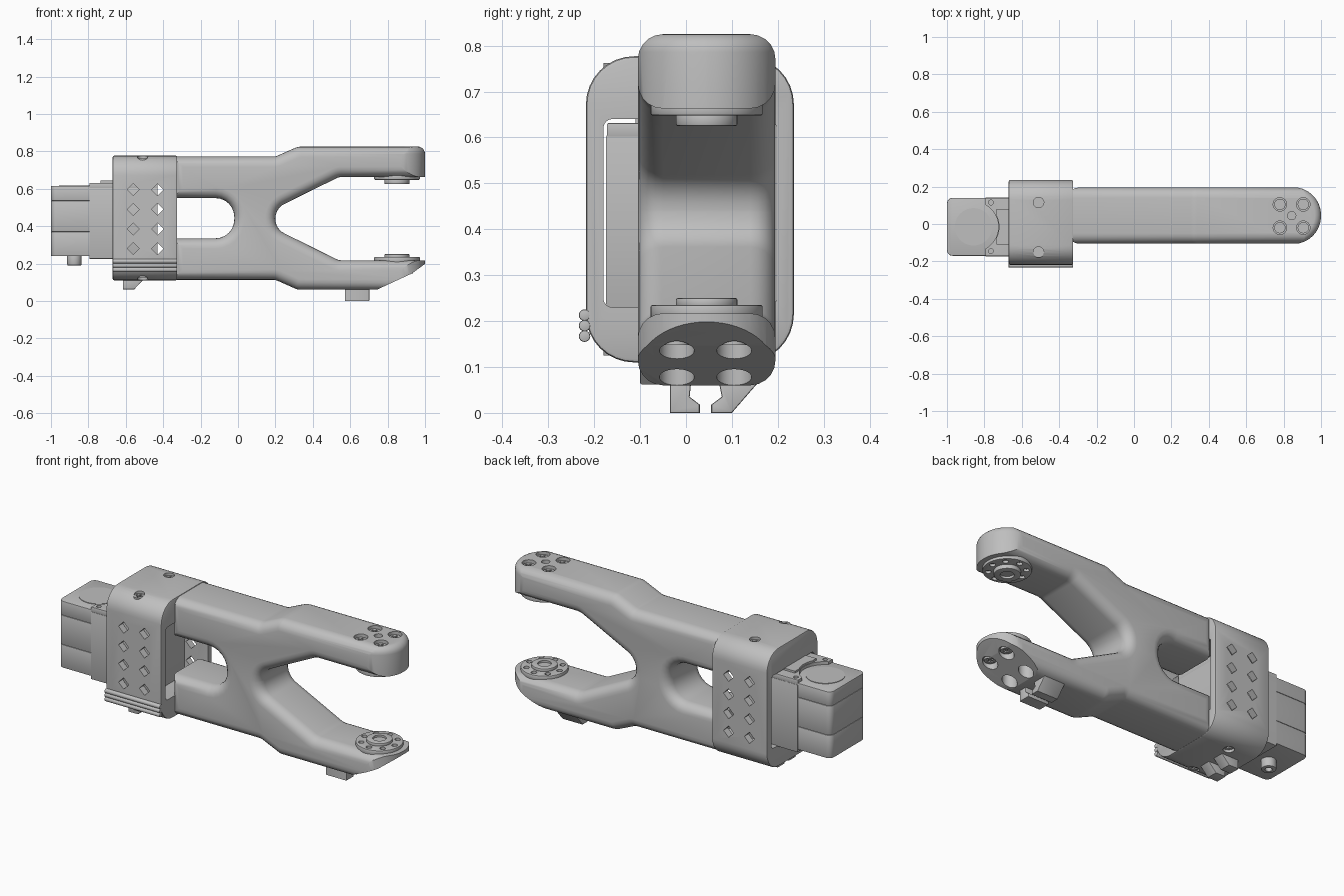
import bpy, bmesh, math
from mathutils import Vector

cube = bpy.data.objects.get("Cube")
if cube:
    bpy.data.objects.remove(cube)

grey = bpy.data.materials.new("plain_grey")
grey.use_nodes = True
COLOUR = (0.52, 0.52, 0.52, 1)
grey.diffuse_color = COLOUR
grey.node_tree.nodes["Principled BSDF"].inputs["Base Color"].default_value = COLOUR


def rounded(corners, steps=6):
    """Outline from (u, v, radius) corners, each filleted."""
    out = []
    for i, (u, v, r) in enumerate(corners):
        p = Vector((u, v))
        if not r:
            out.append(p)
            continue
        a = (Vector(corners[i - 1][:2]) - p).normalized()
        b = (Vector(corners[(i + 1) % len(corners)][:2]) - p).normalized()
        half = a.angle(b) / 2
        centre = p + (a + b).normalized() * (r / math.sin(half))
        start = (p + a * (r / math.tan(half)) - centre).normalized()
        end = (p + b * (r / math.tan(half)) - centre).normalized()
        for k in range(steps + 1):
            out.append(centre + start.slerp(end, k / steps).normalized() * r)
    return out


def rect(u0, u1, v0, v1, r=0):
    return rounded([(u0, v0, r), (u1, v0, r), (u1, v1, r), (u0, v1, r)], 8)


def circle(u, v, r, n=32):
    return [(u + r * math.cos(math.tau * k / n), v + r * math.sin(math.tau * k / n))
            for k in range(n)]


def prism(name, outline, axis, lo, hi, bevel=0, rims=None):
    """Extrude a 2D outline along an axis, rounding the chosen rims."""
    place = {"x": lambda u, v: (lo, u, v), "y": lambda u, v: (u, lo, v),
             "z": lambda u, v: (u, v, lo)}[axis]
    k = "xyz".index(axis)
    bm = bmesh.new()
    base = bm.faces.new([bm.verts.new(place(u, v)) for u, v in outline])
    ext = bmesh.ops.extrude_face_region(bm, geom=[base])["geom"]
    for v in ext:
        if isinstance(v, bmesh.types.BMVert):
            v.co[k] = hi
    bmesh.ops.recalc_face_normals(bm, faces=bm.faces)
    if bevel:
        edges = [e for e in bm.edges if any(
            all(abs(v.co[k] - w) < 1e-5 for v in e.verts) for w in (rims or (lo, hi)))]
        bmesh.ops.bevel(bm, geom=edges, offset=bevel, segments=5 if bevel > 0.02 else 2,
                        profile=0.5, affect="EDGES", clamp_overlap=False)
    mesh = bpy.data.meshes.new(name)
    bm.to_mesh(mesh)
    bm.free()
    mesh.materials.append(grey)
    obj = bpy.data.objects.new(name, mesh)
    bpy.context.collection.objects.link(obj)
    return obj


def cut(obj, cutters, operation="DIFFERENCE"):
    bpy.context.view_layer.objects.active = obj
    for c in cutters:
        mod = obj.modifiers.new("cut", "BOOLEAN")
        mod.operation, mod.solver, mod.object = operation, "EXACT", c
        bpy.ops.object.modifier_apply(modifier=mod.name)
        bpy.data.objects.remove(c)


def screw(name, x, y, z0, z1, up=True):
    """Screw head with a cross recess on its outer face."""
    head = prism(name, circle(x, y, 0.03, 24), "z", z0, z1)
    face = z1 if up else z0
    cut(head, [prism("slot", rect(x - a, x + a, y - b, y + b), "z", face - 0.008, face + 0.008)
               for a, b in ((0.02, 0.005), (0.005, 0.02))])


# Forked frame
TIP_X, TIP_Y = 0.85, 0.045
SCREWS = [(x, y) for x in (0.78, 0.905) for y in (-0.02, 0.105)]
frame = prism("forked_frame", rounded([
    (-0.35, 0.113, 0), (0.2, 0.113, 0.05), (0.32, 0.06, 0.08), (1.1, 0.06, 0),
    (1.1, 0.217, 0), (0.54, 0.217, 0.08), (0.2, 0.385, 0.085), (0.2, 0.495, 0.085),
    (0.54, 0.663, 0.08), (1.1, 0.663, 0), (1.1, 0.825, 0), (0.32, 0.825, 0.08),
    (0.2, 0.772, 0.05), (-0.35, 0.772, 0), (-0.35, 0.55, 0), (-0.02, 0.55, 0.1),
    (-0.02, 0.335, 0.1), (-0.35, 0.335, 0)]), "y", -0.105, 0.195, 0.055)
tip_plan = rounded([(-0.6, -0.107, 0), (1.0, -0.107, 0.15),
                    (1.0, 0.197, 0.15), (-0.6, 0.197, 0)], 14)
cut(frame, [prism("tip_plan", tip_plan, "z", 0, 0.826, 0.04, (0.826,))], "INTERSECT")

# Sloped underside and screw wells in both tips
wells = [prism("slope", [(0.72, 0.05), (0.93, 0.147), (1.03, 0.22), (1.1, 0.0), (0.72, 0.0)],
               "y", -0.3, 0.3)]
for x, y in SCREWS:
    wells.append(prism("well", circle(x, y, 0.036), "z", 0.795, 0.9))
    wells.append(prism("well", circle(x, y, 0.038), "z", -0.1, 0.16))
wells.append(prism("well", circle(0.843, TIP_Y, 0.022), "z", 0.8, 0.9))
cut(frame, wells)
for x, y in SCREWS:
    screw("upper_tip_screw", x, y, 0.785, 0.81)
    screw("lower_tip_screw", x, y, 0.148, 0.17, up=False)

# Round joint plates facing each other inside the fork
for name, pad, boss in (("lower_joint", (0.205, 0.235), (0.23, 0.25)),
                        ("upper_joint", (0.648, 0.675), (0.625, 0.652))):
    plate = prism(name + "_plate", circle(TIP_X, TIP_Y, 0.122, 48), "z", *pad, 0.004)
    face = pad[1] if name == "lower_joint" else pad[0]
    cut(plate, [prism("hole", circle(TIP_X + 0.094 * math.cos(k * math.pi / 4),
                                     TIP_Y + 0.094 * math.sin(k * math.pi / 4), 0.015, 16),
                      "z", face - 0.014, face + 0.014) for k in range(8)])
    hub = prism(name + "_hub", circle(TIP_X, TIP_Y, 0.067, 40), "z", *boss, 0.004)
    cut(hub, [prism("hole", circle(TIP_X, TIP_Y, 0.035), "z", 0.239, 0.637)])

# Sleeve holding the motor
SLEEVE = (-0.67, -0.325)
sleeve = prism("sleeve", rect(-0.218, 0.235, 0.11, 0.777, 0.105), "x", *SLEEVE, 0.008)
openings = [prism("bore", rect(-0.18, 0.197, 0.23, 0.64, 0.02), "x", -1, 0)]
for x in (-0.56, -0.43):
    for z in (0.28, 0.385, 0.49, 0.595):
        openings.append(prism("diamond", circle(x, z, 0.032, 4), "y", -0.5, 0.5))
for y in (0.115, -0.15):
    openings.append(prism("well", circle(-0.51, y, 0.028, 24), "z", 0.75, 0.9))
    openings.append(prism("well", circle(-0.51, y, 0.028, 24), "z", 0, 0.135))
cut(sleeve, openings)
for y in (0.115, -0.15):
    screw("sleeve_top_screw", -0.51, y, 0.74, 0.762)
    screw("sleeve_bottom_screw", -0.51, y, 0.125, 0.15, up=False)
for z in (0.167, 0.19, 0.213):
    prism("sleeve_rib", circle(-0.221, z, 0.0125, 16), "x", *SLEEVE, 0.003)

# Motor: stacked case, inner block, cap plate, rear pivot
for z0, z1 in ((0.24, 0.37), (0.37, 0.535), (0.535, 0.615)):
    prism("motor_case", rounded([(-1, -0.17, 0.03), (-0.6, -0.17, 0), (-0.6, 0.14, 0),
                                 (-1, 0.14, 0.03)], 4), "z", z0, z1, 0.004)
prism("motor_block", rect(-0.795, -0.43, -0.174, 0.142), "z", 0.225, 0.605, 0.004)
cap = prism("motor_cap", rect(-0.795, -0.43, -0.172, 0.14), "z", 0.6, 0.632, 0.004)
cut(cap, [prism("arc", circle(-0.858, -0.015, 0.133, 48), "z", 0.5, 0.7)]
    + [prism("hole", circle(-0.765, y, 0.013, 16), "z", 0.618, 0.7) for y in (0.115, -0.145)])
step = prism("motor_cap_step", rect(-0.735, -0.6, -0.11, 0.08), "z", 0.62, 0.643)
cut(step, [prism("arc", circle(-0.858, -0.015, 0.136, 48), "z", 0.5, 0.7)])
prism("motor_horn", circle(-0.858, -0.015, 0.1, 40), "z", 0.6, 0.618)
pivot = prism("motor_pivot", circle(-0.875, -0.015, 0.038), "z", 0.19, 0.25, 0.005)
cut(pivot, [prism("hole", circle(-0.875, -0.015, 0.018, 16), "z", 0.1, 0.21)])

# Cable clips under the lower arm and the sleeve
prism("arm_clip_hook", [(-0.035, 0.075), (-0.035, 0.0), (0.03, 0.0), (0.03, 0.018),
                        (0.008, 0.035), (0.012, 0.075)], "x", 0.572, 0.702, 0.004)
prism("arm_clip_ramp", [(0.055, 0.0), (0.1, 0.0), (0.165, 0.075), (0.07, 0.075),
                        (0.078, 0.035), (0.055, 0.018)], "x", 0.572, 0.702, 0.004)
for y in (-0.1, 0.0):
    prism("sleeve_clip", [(-0.615, 0.125), (-0.615, 0.062), (-0.555, 0.062), (-0.495, 0.125)],
          "y", y, y + 0.065, 0.004)

# Smooth shading with sharp edges kept
bpy.ops.object.select_all(action="DESELECT")
for obj in bpy.context.collection.objects:
    if obj.type == "MESH" and obj.data.materials and obj.data.materials[0] == grey:
        obj.select_set(True)
        bpy.context.view_layer.objects.active = obj
bpy.ops.object.shade_smooth_by_angle(angle=math.radians(32))
